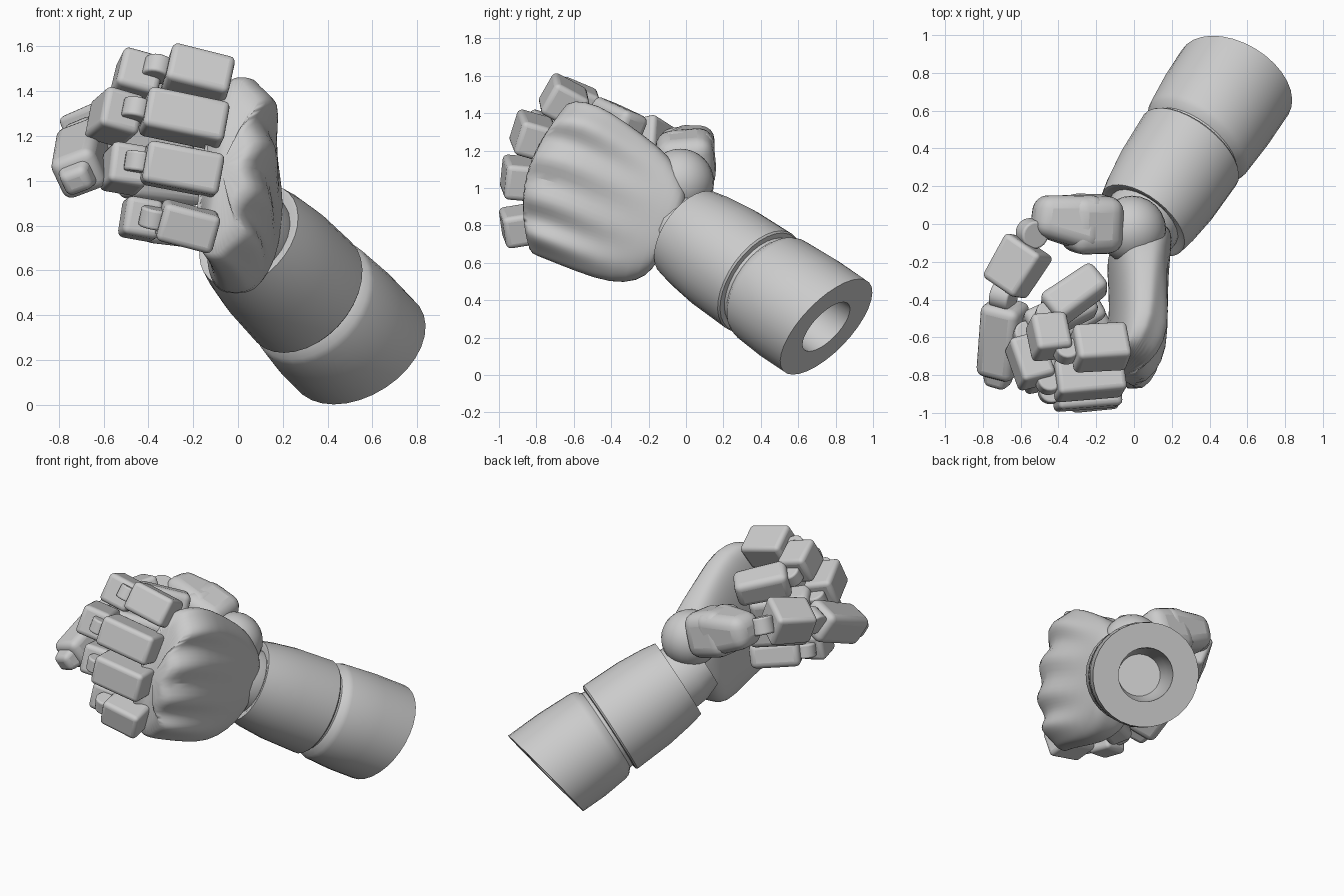
import bpy, bmesh, math
from mathutils import Vector, Matrix

if "Cube" in bpy.data.objects:
    bpy.data.objects.remove(bpy.data.objects["Cube"])

V = Vector


def finish(name, bm, bevel=0, subsurf=0, angle=35):
    bmesh.ops.recalc_face_normals(bm, faces=bm.faces)
    me = bpy.data.meshes.new(name)
    bm.to_mesh(me)
    bm.free()
    ob = bpy.data.objects.new(name, me)
    bpy.context.collection.objects.link(ob)
    if bevel:
        m = ob.modifiers.new("bevel", 'BEVEL')
        m.width, m.segments = bevel, 4
    if subsurf:
        m = ob.modifiers.new("subsurf", 'SUBSURF')
        m.levels = m.render_levels = subsurf
    bpy.ops.object.select_all(action='DESELECT')
    ob.select_set(True)
    bpy.context.view_layer.objects.active = ob
    bpy.ops.object.shade_smooth_by_angle(angle=math.radians(angle))
    return ob


def loft(bm, rings):
    loops = [[bm.verts.new(p) for p in r] for r in rings]
    n = len(loops[0])
    for a, b in zip(loops, loops[1:]):
        for i in range(n):
            bm.faces.new((a[i], a[(i + 1) % n], b[(i + 1) % n], b[i]))
    bm.faces.new(loops[0])
    bm.faces.new(loops[-1])


# Forearm parts: (distance along arm, radius) rings, tilting slightly along the arm
ARM0 = V((0.535, 0.75, 0.258))
AXIS = V((-0.49, -0.735, 0.50)).normalized()
TILT0, TILT1 = V((-0.6, -1, 0.95)).normalized(), V((-0.78, -1, 0.7)).normalized()


def turned(name, profile, n=32):
    bm = bmesh.new()
    rings = []
    for t, r in profile:
        rot = TILT0.lerp(TILT1, min(1, max(0, t / 0.4))).to_track_quat('Z', 'Y')
        rings.append([ARM0 + AXIS * t + rot @ V((r * math.cos(2 * math.pi * i / n),
                      r * math.sin(2 * math.pi * i / n), 0)) for i in range(n)])
    loft(bm, rings)
    finish(name, bm)


turned("lower_cuff", [(0.42, 0.13), (0.3, 0.16), (0, 0.17), (0, 0.33), (0.2, 0.328),
                      (0.40, 0.315), (0.43, 0.305), (0.46, 0.275), (0.54, 0.265)])
turned("upper_cuff", [(0.48, 0.265), (0.485, 0.3), (0.495, 0.308), (0.75, 0.3), (0.92, 0.28),
                      (1.01, 0.262), (1.01, 0.245), (0.99, 0.2)])
turned("wrist", [(0.9, 0.21), (1.0, 0.212), (1.1, 0.205), (1.2, 0.17)], 20)


# Palm: sections from wrist to knuckles (low edge, high edge, half thickness, ridge, bulge)
sections = [
    ((0.05, -0.12, 0.66), (0.08, 0.02, 0.94), 0.12, 0.0, 0.0),
    ((0.02, -0.18, 0.56), (0.07, -0.01, 1.03), 0.15, 0.0, 0.0),
    ((-0.01, -0.26, 0.50), (0.06, -0.05, 1.12), 0.165, 0.0, 0.0),
    ((-0.01, -0.40, 0.49), (0.06, -0.14, 1.22), 0.15, 0.0, 0.02),
    ((-0.02, -0.58, 0.55), (0.06, -0.32, 1.35), 0.14, 0.015, 0.05),
    ((-0.06, -0.75, 0.62), (0.06, -0.47, 1.45), 0.145, 0.03, 0.09),
    ((-0.10, -0.83, 0.65), (0.02, -0.60, 1.47), 0.12, 0.035, 0.11),
    ((-0.13, -0.85, 0.68), (-0.03, -0.67, 1.45), 0.09, 0.025, 0.12),
]
bm = bmesh.new()
rings = []
N = 56
for lo, hi, th, ridge, bulge in sections:
    lo, hi = V(lo), V(hi)
    c, w = (lo + hi) / 2, (hi - lo) / 2
    ring = []
    for i in range(N):
        a = 2 * math.pi * i / N
        cs, sn = math.cos(a), math.sin(a)
        u = math.copysign(abs(cs) ** 0.8, cs)
        v = math.copysign(abs(sn) ** 0.7, sn) * th
        if sn > 0:
            v -= ridge * math.cos(4 * math.pi * (u + 1)) * min(1, sn * 1.5)
        ring.append(c + w * u + V((v, -bulge * (1 - u * u), 0)))
    rings.append(ring)
loft(bm, rings)
finish("palm", bm, subsurf=1, angle=60)

# Mound joining thumb and palm
bm = bmesh.new()
bmesh.ops.create_uvsphere(bm, u_segments=24, v_segments=16, radius=1,
                          matrix=Matrix.Translation((-0.01, -0.03, 1.03)) @ Matrix.Diagonal((0.18, 0.18, 0.18, 1)))
finish("thumb_mound", bm)


# Finger segments: bevelled boxes between two points, hinged by small discs
def segment(name, p0, p1, hinge, w, h, taper=1.0, bevel=0.028):
    p0, p1, hinge = V(p0), V(p1), V(hinge)
    d = (p1 - p0).normalized()
    up = d.cross(hinge).normalized()
    side = up.cross(d)
    bm = bmesh.new()
    loft(bm, [[p + side * x * w / 2 * s + up * y * h / 2 * s
               for x, y in ((-1, -1), (1, -1), (1, 1), (-1, 1))]
              for p, s in ((p0, 1), (p1, taper))])
    finish(name, bm, bevel=bevel)


def disc(name, p, hinge, r=0.065, depth=0.09):
    bm = bmesh.new()
    rot = V(hinge).to_track_quat('Z', 'Y').to_matrix().to_4x4()
    bmesh.ops.create_cone(bm, cap_ends=True, segments=20, radius1=r, radius2=r, depth=depth,
                          matrix=Matrix.Translation(V(p)) @ rot)
    finish(name, bm, bevel=0.012)


# name, hinge axis, proximal, middle and distal segment ends, thickness
fingers = [
    ("index", (0.2, 0.5, 0.87), (-0.04, -0.645, 1.43), (-0.32, -0.66, 1.50),
     (-0.43, -0.69, 1.50), (-0.47, -0.5, 1.42), (-0.45, -0.47, 1.39), (-0.18, -0.28, 1.31), 0.21),
    ("middle", (0.2, 0.3, 0.95), (-0.06, -0.80, 1.24), (-0.42, -0.83, 1.315),
     (-0.51, -0.84, 1.32), (-0.59, -0.61, 1.25), (-0.56, -0.56, 1.22), (-0.22, -0.40, 1.14), 0.2),
    ("ring", (0.15, 0.1, 1), (-0.08, -0.87, 1.02), (-0.42, -0.895, 1.085),
     (-0.48, -0.87, 1.08), (-0.53, -0.66, 1.03), (-0.5, -0.6, 1.02), (-0.18, -0.42, 0.97), 0.19),
    ("little", (0.2, -0.15, 1), (-0.10, -0.88, 0.765), (-0.35, -0.905, 0.83),
     (-0.42, -0.87, 0.84), (-0.45, -0.70, 0.82), (-0.42, -0.64, 0.82), (-0.15, -0.48, 0.78), 0.18),
]
for n, hg, a0, a1, b0, b1, c0, c1, h in fingers:
    w = 0.175 if n == "little" else 0.19
    segment(n + "_proximal", a0, a1, hg, w, h)
    segment(n + "_middle", b0, b1, hg, w, h * 0.92)
    segment(n + "_distal", c0, c1, hg, w, h * 0.9, 0.92, 0.04)
    disc(n + "_knuckle", V(a1).lerp(V(b0), 0.35), hg)
    disc(n + "_tip_joint", V(b1).lerp(V(c0), 0.5), hg)

# Thumb: base, two segments, two joints
th = (0.85, -0.25, 0.35)
segment("thumb_base", (-0.08, 0.0, 1.10), (-0.36, 0.0, 1.19), (0, 1, 0.1), 0.30, 0.29, 1.05, 0.08)
segment("thumb_collar", (-0.2, 0.0, 1.15), (-0.53, 0.05, 1.25), (0, 1, 0), 0.31, 0.30, 0.66, 0.07)
disc("thumb_base_joint", (-0.54, -0.05, 1.25), (0.4, -0.2, 1), 0.075, 0.11)
segment("thumb_middle", (-0.55, -0.11, 1.26), (-0.69, -0.34, 1.22), th, 0.24, 0.22, 0.92)
disc("thumb_tip_joint", (-0.69, -0.38, 1.2), th, 0.075, 0.11)
segment("thumb_tip", (-0.68, -0.42, 1.18), (-0.715, -0.80, 1.02), (0.85, 0, 0.4), 0.22, 0.21, 0.95, 0.045)
segment("thumb_tip_end", (-0.71, -0.74, 1.04), (-0.725, -0.86, 0.99), (0.85, 0, 0.4), 0.17, 0.15, 0.7, 0.03)
